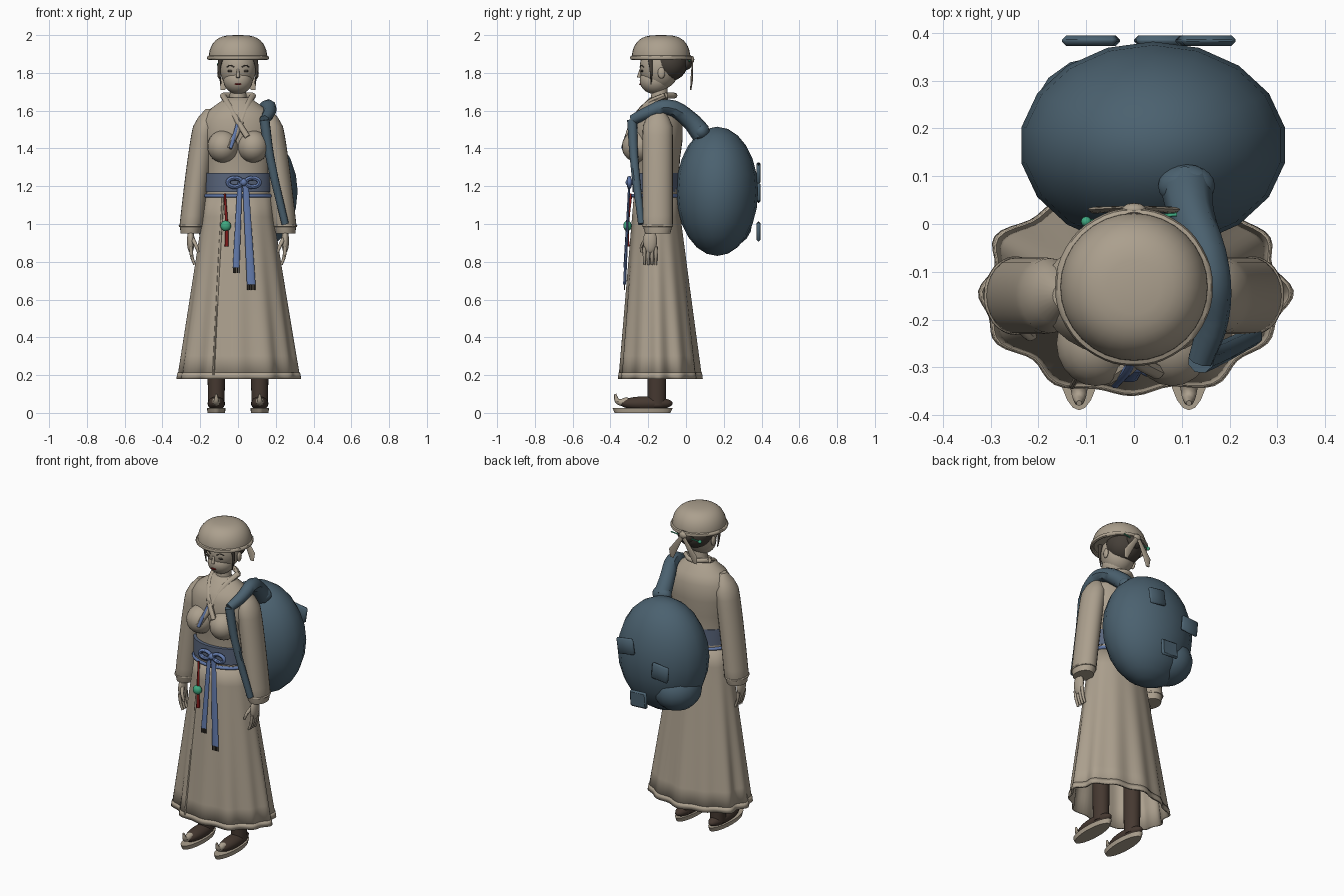
import bpy, bmesh, math
from mathutils import Matrix, Vector

if "Cube" in bpy.data.objects:
    bpy.data.objects.remove(bpy.data.objects["Cube"])

parts = []


def material(name, *rgb):
    mat = bpy.data.materials.new(name)
    mat.use_nodes = True
    mat.diffuse_color = (*rgb, 1)
    mat.node_tree.nodes["Principled BSDF"].inputs["Base Color"].default_value = (*rgb, 1)
    return mat


linen = material("linen", .41, .35, .27)
skin = material("skin", .42, .36, .28)
slate = material("slate cloth", .07, .12, .16)
belt_blue = material("belt cloth", .1, .13, .2)
blue = material("blue ribbon", .12, .19, .4)
leather = material("dark leather", .06, .04, .03)
hair_brown = material("dark hair", .06, .05, .04)
jade = material("jade", .05, .4, .22)
red = material("red cord", .22, .01, .01)


def add_mesh(name, bm, mat):
    bmesh.ops.recalc_face_normals(bm, faces=bm.faces)
    mesh = bpy.data.meshes.new(name)
    bm.to_mesh(mesh)
    bm.free()
    mesh.materials.append(mat)
    ob = bpy.data.objects.new(name, mesh)
    bpy.context.scene.collection.objects.link(ob)
    parts.append(ob)
    return ob


def loft(name, mat, rings, ratio=1, sides=24, fold=None):
    """Skin stacked ovals (x, y, z, radius, optional fold depth); folded ones stay open."""
    bm = bmesh.new()
    loops = []
    for x, y, z, radius, *depth in rings:
        loop = []
        for i in range(sides):
            angle = math.tau * i / sides
            r = radius * (1 + depth[0] * fold(angle)) if fold else radius
            loop.append(bm.verts.new((x + r * math.cos(angle), y + r * ratio * math.sin(angle), z)))
        loops.append(loop)
    for low, high in zip(loops, loops[1:]):
        for i in range(sides):
            bm.faces.new((low[i - 1], low[i], high[i], high[i - 1]))
    if not fold:
        bm.faces.new(loops[0])
        bm.faces.new(loops[-1])
    return add_mesh(name, bm, mat)


def ball(name, mat, centre, size, segments=20):
    bm = bmesh.new()
    bmesh.ops.create_uvsphere(bm, u_segments=segments, v_segments=segments * 2 // 3, radius=1,
                              matrix=Matrix.Translation(centre) @ Matrix.Diagonal((*size, 1)))
    return add_mesh(name, bm, mat)


def tube(name, mat, points, start, end=None, closed=False):
    """Smooth round sweep whose radius runs evenly from start to end."""
    curve = bpy.data.curves.new(name, 'CURVE')
    curve.dimensions = '3D'
    curve.bevel_depth, curve.bevel_resolution, curve.resolution_u = 1, 2, 4
    curve.use_fill_caps = True
    spline = curve.splines.new('BEZIER')
    spline.bezier_points.add(len(points) - 1)
    for i, (bezier, point) in enumerate(zip(spline.bezier_points, points)):
        along = i / (len(points) - 1)
        bezier.co = point
        bezier.radius = start if end is None else start + (end - start) * along
        bezier.handle_left_type = bezier.handle_right_type = 'AUTO'
    spline.use_cyclic_u = closed
    curve.materials.append(mat)
    ob = bpy.data.objects.new(name, curve)
    bpy.context.scene.collection.objects.link(ob)
    bpy.ops.object.select_all(action='DESELECT')
    ob.select_set(True)
    bpy.context.view_layer.objects.active = ob
    bpy.ops.object.convert(target='MESH')
    parts.append(bpy.context.view_layer.objects.active)


def hoop(name, mat, centre, across, along, thickness):
    """Closed oval tube spanned by two half-axis vectors."""
    angles = [math.tau * i / 12 for i in range(12)]
    points = [Vector(centre) + Vector(across) * math.cos(a) + Vector(along) * math.sin(a)
              for a in angles]
    tube(name, mat, points, thickness, closed=True)


# Pleated skirt flaring evenly from waist to hem, with a raised hem band
def pleat(angle):
    return .6 * math.cos(12 * angle) + .4 * math.cos(7 * angle + 1)


def skirt_ring(t, grow=0):
    return 0, -.16 + .02 * t, 1.16 - .98 * t, .17 + .145 * t + grow, .06 * t


skirt = loft("skirt", linen, [skirt_ring(i / 8) for i in range(9)], .68, 96, pleat)
band = loft("hem_band", linen, [skirt_ring(.965, .004), skirt_ring(1, .004)], .68, 96, pleat)
for cloth in (skirt, band):
    cloth.modifiers.new("cloth thickness", 'SOLIDIFY').thickness = .008
tube("skirt_overlap_edge", linen, [(-.08, -.27, 1.14), (-.1, -.29, .8), (-.13, -.34, .2)], .006)

# Jacket body, neck and crossed lapels
jacket_profile = ((1.14, .17), (1.25, .165), (1.35, .175), (1.45, .195), (1.55, .195),
                  (1.6, .16), (1.65, .09), (1.67, .06))
loft("jacket", linen, [(0, -.15, z, r) for z, r in jacket_profile], .68, 32)
loft("neck", skin, [(0, -.14, 1.6, .05), (0, -.14, 1.74, .04)])
neck_right, neck_left = (-.08, -.11, 1.68), (.08, -.11, 1.68)
tube("under_lapel", linen, [neck_right, (-.05, -.21, 1.63), (0, -.28, 1.54), (.05, -.31, 1.46)], .016)
tube("over_lapel", linen, [neck_left, (.05, -.21, 1.63), (0, -.29, 1.5), (-.05, -.325, 1.4)], .016)
tube("lapel_trim", blue, [(.02, -.22, 1.62), (-.01, -.3, 1.5), (-.04, -.335, 1.4)], .01)
tube("collar_back", linen, [neck_right, (0, -.06, 1.68), neck_left], .015)

# Belt, waist cord and bow
loft("belt", belt_blue, [(0, -.16, z, .177) for z in (1.17, 1.27)], .7, 32)
hoop("waist_cord", blue, (0, -.16, 1.15), (.175, 0, 0), (0, .122, 0), .01)
for side in (-1, 1):
    hoop("bow_loop", blue, (.03 + side * .047, -.3, 1.22), (.036, 0, 0), (0, 0, .023), .012)
ball("bow_knot", blue, (.03, -.3, 1.22), (.02, .02, .02))

# Hanging ribbons with fringes
for name, top, foot, end, width in (("short_ribbon", .01, -.01, .77, .018),
                                    ("long_ribbon", .04, .07, .68, .023)):
    loft(name, blue, [(foot, -.325, end, width), (top, -.3, 1.22, width * .7)], .35, 12)
    for i in range(-2, 3):
        x = foot + width * i * .4
        tube(name + "_fringe", hair_brown, [(x, -.325, end), (x, -.325, end - .03)], .003)

# Waist pendant
tube("pendant_cord", red, [(-.07, -.29, 1.16), (-.06, -.31, .98), (-.06, -.31, .88)], .006, .011)
ball("pendant_bead", jade, (-.065, -.31, .99), (.028, .022, .028))


# Sleeve rings, rounded at the shoulder and gathered at the wrist
def sleeve_ring(side, t):
    fullness = min(1, .1 + 6 * t, 7.7 - 7 * t) ** .5
    return side * (.15 + .1 * t ** .7), -.15, 1.61 - .66 * t, .064 * fullness


for side, word in ((1, "left_"), (-1, "right_")):
    ball(word + "bust", linen, (side * .08, -.25, 1.41), (.083, .09, .085))
    loft(word + "sleeve", linen, [sleeve_ring(side, i / 14) for i in range(15)], 1.25)
    hoop(word + "cuff", linen, (side * .248, -.15, .99), (.06, 0, 0), (0, .076, 0), .006)

    # Hand
    ball(word + "palm", skin, (side * .25, -.19, .91), (.02, .037, .065))
    for i in range(4):
        y = -.22 + i * .02
        tube(word + "finger", skin, [(side * .25, y, .88), (side * .245, y, .83),
                                     (side * .23, y, .785)], .011, .007)
    tube(word + "thumb", skin, [(side * .24, -.21, .92), (side * .22, -.235, .88),
                                (side * .21, -.235, .85)], .012, .007)

    # Boot, sole and curled toe
    x = side * .115
    loft(word + "boot", leather, [(x, -.155, .04, .044), (x, -.155, .6, .05)], 1.1)
    ball(word + "shoe", leather, (x, -.21, .05), (.046, .14, .038))
    loft(word + "sole", linen, [(x, -.23, 0, .046), (x, -.23, .027, .05)], 3.2)
    tube(word + "curled_toe", linen, [(x, -.31, .06), (x, -.36, .06), (x, -.375, .1)], .024, .006)

    # Face features and hair lock
    ball(word + "eye", hair_brown, (side * .04, -.232, 1.81), (.017, .007, .006), 12)
    tube(word + "eyebrow", hair_brown, [(side * .02, -.243, 1.83), (side * .04, -.236, 1.84),
                                        (side * .06, -.222, 1.83)], .003)
    ball(word + "ear", skin, (side * .1, -.13, 1.8), (.01, .02, .03), 12)
    tube(word + "hair_lock", hair_brown, [(side * .09, -.19, 1.88), (side * .1, -.185, 1.82),
                                          (side * .09, -.185, 1.74)], .014, .003)

    # Tail of the hat tie
    loft(word + "hat_tie_tail", linen, [(side * .08, .025, 1.71, .012), (side * .07, .03, 1.76, .027),
                                        (0, .035, 1.87, .012)], .25, 12)

# Head and hair
ball("head", skin, (0, -.14, 1.83), (.098, .105, .12), 28)
ball("jaw", skin, (0, -.165, 1.76), (.077, .08, .072), 28)
tube("nose", skin, [(0, -.24, 1.82), (0, -.25, 1.775)], .006, .01)
ball("mouth", red, (0, -.242, 1.74), (.018, .006, .005), 12)
ball("hair", hair_brown, (0, -.09, 1.855), (.107, .1, .1))
ball("hair_bun", hair_brown, (0, 0, 1.86), (.05, .035, .045))
tube("hairpin", jade, [(-.1, .005, 1.845), (.09, .02, 1.865)], .004)
ball("hairpin_bead", jade, (-.1, .005, 1.845), (.011, .011, .011), 12)

# Round cloth hat: squared-off dome over a rolled brim
slopes = [math.radians(i * 9.9) for i in range(10)][:-1] + [math.radians(89)]
loft("hat", linen, [(0, -.132, 1.88 + .12 * math.sin(a), .155 * math.cos(a) ** .6)
                    for a in slopes], 1, 32)
hoop("hat_brim", linen, (0, -.132, 1.88), (.153, 0, 0), (0, .153, 0), .012)
ball("hat_tie_knot", linen, (0, .03, 1.87), (.026, .014, .02), 12)

# Sack with a bulge and sewn patches
ball("sack", slate, (.04, .165, 1.173), (.28, .217, .342), 18)
ball("sack_bulge", slate, (-.08, .2, 1), (.14, .15, .13), 16)
for x, z in ((.15, 1.27), (-.09, 1.165), (.06, .96)):
    bm = bmesh.new()
    placed = Matrix.Translation((x, .384, z)) @ Matrix.Rotation(x, 4, 'Y')
    bmesh.ops.create_cube(bm, size=1, matrix=placed @ Matrix.Diagonal((.115, .022, .1, 1)))
    bmesh.ops.bevel(bm, geom=list(bm.edges), offset=.009, segments=1, affect='EDGES')
    add_mesh("sack_patch", bm, slate)

# Strap over the shoulder, then hanging in front
strap_corner = (.14, -.285, 1.55)
tube("shoulder_strap", slate, [(.11, .08, 1.48), (.12, .02, 1.55), (.16, -.1, 1.62),
                               (.165, -.2, 1.59), strap_corner], .055, .027)
ball("strap_end", slate, (.11, .08, 1.49), (.06, .045, .045))
tube("hanging_strap", slate, [strap_corner, (.17, -.275, 1.35), (.25, -.235, 1)], .028, .02)

# Smooth shading with crisp edges
bpy.ops.object.select_all(action='DESELECT')
for ob in parts:
    ob.select_set(True)
bpy.context.view_layer.objects.active = parts[0]
bpy.ops.object.shade_smooth_by_angle(angle=math.radians(45))
